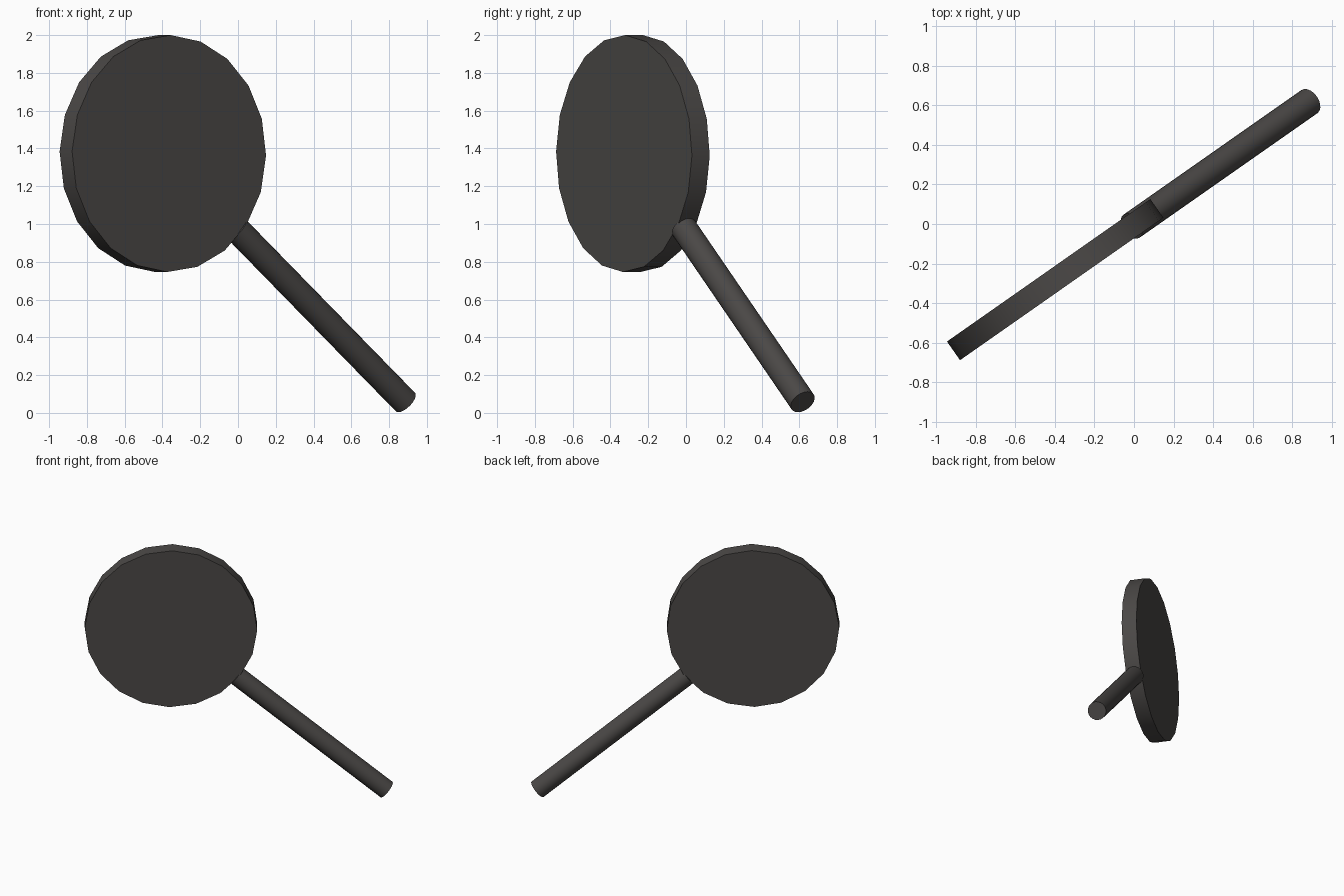
import bpy
from math import radians
from mathutils import Matrix, Vector

cube = bpy.data.objects.get("Cube")
if cube:
    bpy.data.objects.remove(cube, do_unlink=True)

iron = bpy.data.materials.new("dark iron")
iron.use_nodes = True
colour = (0.070, 0.065, 0.062, 1)
iron.diffuse_color = colour
iron.node_tree.nodes["Principled BSDF"].inputs["Base Color"].default_value = colour

# The disc stands upright, turned about z; the handle slopes down in its plane
centre = Vector((-0.398, -0.281, 1.373))
turn = Matrix.Rotation(radians(35), 4, "Z")
slope = Matrix.Rotation(radians(40), 4, "Y")


def cylinder(name, radius, depth, matrix):
    bpy.ops.mesh.primitive_cylinder_add(vertices=20, radius=radius, depth=depth)
    obj = bpy.context.object
    obj.name = name
    obj.data.materials.append(iron)
    obj.data.transform(matrix)
    bpy.ops.object.shade_smooth_by_angle(angle=radians(30))
    return obj


# Round flat head
cylinder("round_head", 0.627, 0.115,
         Matrix.Translation(centre) @ turn @ Matrix.Rotation(radians(90), 4, "X")
         @ Matrix.Rotation(radians(-1), 4, "Z"))

# Straight handle, pointing away from the centre of the head
start, end = 0.615, 2.046
along = Matrix.Translation(((start + end) / 2, 0, 0)) @ Matrix.Rotation(radians(90), 4, "Y")
cylinder("handle", 0.071, end - start,
         Matrix.Translation(centre) @ turn @ slope @ along)
